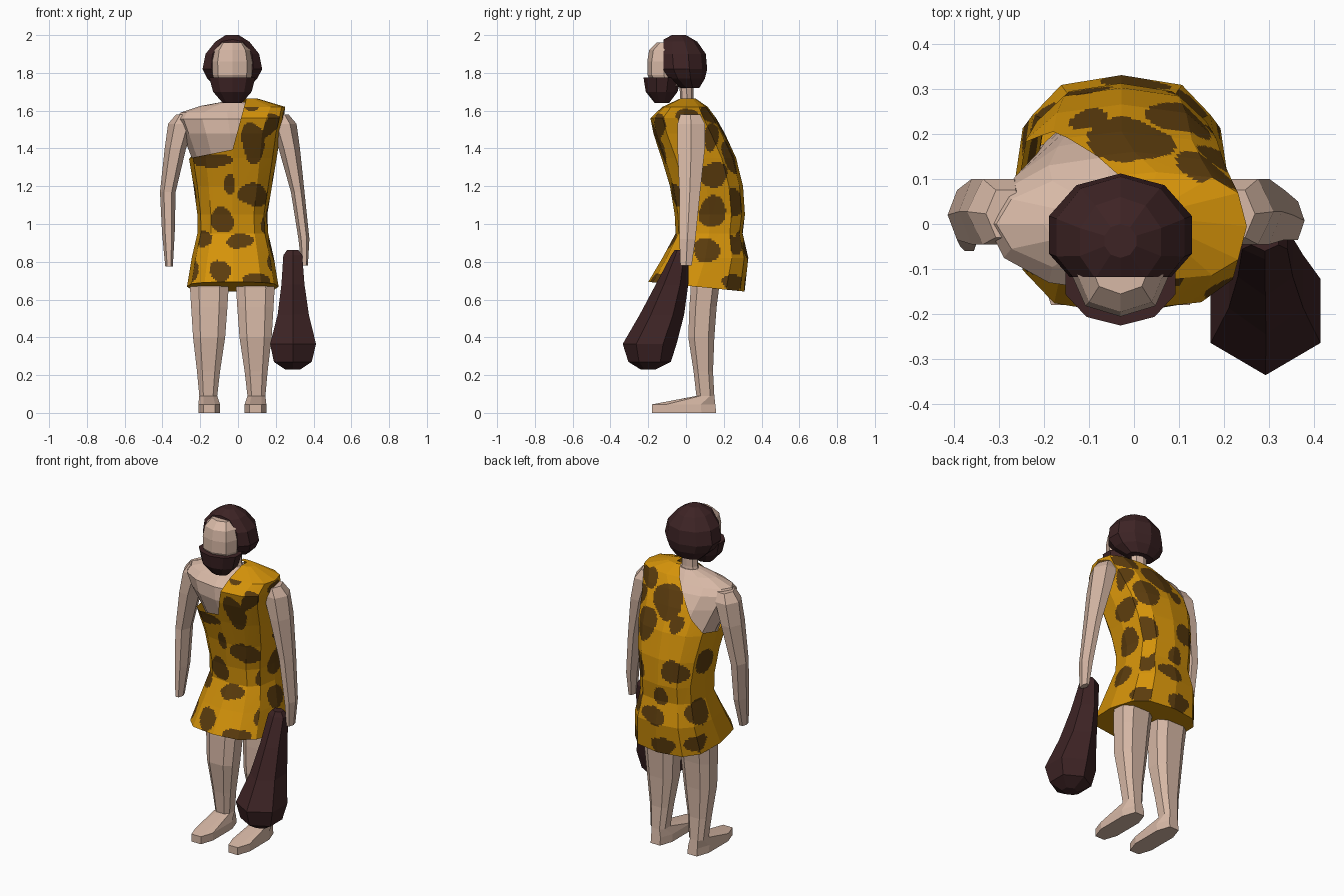
import bpy, bmesh, math
from mathutils import Vector

cube = bpy.data.objects.get("Cube")
if cube:
    bpy.data.objects.remove(cube, do_unlink=True)

MID = -0.03  # the body's own centre line


def material(name, rgb):
    m = bpy.data.materials.new(name)
    m.diffuse_color = (*rgb, 1)
    m.use_nodes = True
    bsdf = m.node_tree.nodes["Principled BSDF"]
    bsdf.inputs["Base Color"].default_value = (*rgb, 1)
    bsdf.inputs["Roughness"].default_value = 0.9
    return m


skin = material("skin", (0.68, 0.48, 0.38))
hide = material("orange hide", (0.66, 0.29, 0.003))
spot = material("hide spots", (0.105, 0.045, 0.004))
dark = material("dark brown", (0.047, 0.017, 0.018))


def unit_ring(n, power, half):
    """Polygon filling the square from -1 to 1; a higher power is less boxy."""
    pts = []
    for i in range(n):
        a = math.tau * (i + (0.5 if half else 0)) / n - math.pi / 2
        pts.append([math.copysign(abs(v) ** power, v) if abs(v) > 1e-6 else 0
                    for v in (math.cos(a), math.sin(a))])
    mx = max(abs(p[0]) for p in pts)
    my = max(abs(p[1]) for p in pts)
    return [(p[0] / mx, p[1] / my) for p in pts]


def loft(sections, n=8, power=1.0, half=False, cuts=0):
    """Skin through sections of (z, x0, x1, y0, y1, optional y tilt)."""
    bm = bmesh.new()
    rings = []
    for z, x0, x1, y0, y1, *tilt in sections:
        ring = []
        for u, v in unit_ring(n, power, half):
            dy = v * (y1 - y0) / 2
            dz = tilt[0] * dy if tilt else 0
            ring.append(bm.verts.new(((x0 + x1) / 2 + u * (x1 - x0) / 2,
                                      (y0 + y1) / 2 + dy, z + dz)))
        rings.append(ring)
    for a, b in zip(rings, rings[1:]):
        for i in range(n):
            j = (i + 1) % n
            bm.faces.new((a[i], a[j], b[j], b[i]))
    if cuts:
        bmesh.ops.subdivide_edges(bm, edges=bm.edges[:], cuts=cuts, use_grid_fill=True)
    bmesh.ops.holes_fill(bm, edges=[e for e in bm.edges if e.is_boundary], sides=0)
    bmesh.ops.recalc_face_normals(bm, faces=bm.faces[:])
    return bm


def finish(name, bm, *mats):
    me = bpy.data.meshes.new(name)
    bm.to_mesh(me)
    bm.free()
    for m in mats:
        me.materials.append(m)
    ob = bpy.data.objects.new(name, me)
    bpy.context.collection.objects.link(ob)


def centred(rows):
    """Sections given as (z, half width, y0, y1) about the body centre."""
    return [(r[0], MID - r[1], MID + r[1], *r[2:]) for r in rows]


def mirrored(rows):
    return [(r[0], 2 * MID - r[2], 2 * MID - r[1], *r[3:]) for r in rows]


# Legs with feet
leg = [(0, .035, .15, -.18, .16), (.045, .035, .15, -.18, .155),
       (.09, .05, .145, .055, .15), (.22, .035, .157, .04, .143),
       (.4, .008, .178, .012, .15), (.56, -.004, .188, .018, .162),
       (.66, -.01, .194, .025, .175), (.85, -.01, .17, .02, .18)]
finish("left_leg", loft(leg, power=.7, half=True), skin)
finish("right_leg", loft(mirrored(leg), power=.7, half=True), skin)

# Arms
shoulder = [(1.58, .18, .268, -.03, .075), (1.53, .17, .31, -.045, .1),
            (1.4, .215, .328, -.045, .1)]
left_arm = shoulder + [(1.17, .28, .352, -.035, .075), (.92, .32, .378, -.035, .05),
                       (.78, .335, .37, -.03, .03)]
right_arm = shoulder + [(1.17, .27, .353, -.035, .075), (.95, .275, .342, -.05, .05),
                        (.775, .285, .325, -.06, 0)]
finish("left_arm", loft(left_arm, 6, half=True), skin)
finish("right_arm", loft(mirrored(right_arm), 6, half=True), skin)

# Bare chest, shoulder and neck
torso = [(1.25, -.222, .165, -.08, .27), (1.35, -.245, .19, -.115, .245),
         (1.48, -.295, .21, -.155, .195), (1.555, -.325, .22, -.15, .15),
         (1.59, -.305, .19, -.11, .11), (1.625, -.2, .12, -.07, .07),
         (1.645, -.09, .04, -.05, .045)]
finish("torso", loft(torso, 12), skin)
finish("neck", loft(centred([(1.58, .07, -.04, .05), (1.66, .05, -.03, .04),
                             (1.8, .05, -.04, .04)])), skin)

# One-shouldered tunic
tunic = [(.668, -.27, .215, -.2, .31, -.1), (.82, -.245, .19, -.125, .33),
         (.95, -.215, .16, -.055, .3), (1.05, -.215, .155, -.06, .312),
         (1.2, -.235, .18, -.085, .302), (1.35, -.26, .205, -.13, .265),
         (1.48, -.28, .225, -.175, .205), (1.56, -.24, .242, -.19, .16),
         (1.62, -.15, .25, -.125, .115), (1.665, -.04, .1, -.03, .05)]
bm = loft(tunic, 12, .7, cuts=13)


def under_arm(p):
    return p.z - 1.35 - .2 * (p.x + .25)


def front_edge(p):
    return .27 * (p.z - 1.39) - .03 - p.x


def back_edge(p):
    return (p.z - 1.66) / 1.22 - p.x


# Cut the neckline: an angled front edge and one diagonal behind
for co, no in (((-.25, 0, 1.35), (-.2, 0, 1)), ((-.03, 0, 1.39), (-1, 0, .27)),
               ((0, 0, 1.66), (-1.22, 0, 1)), ((0, .02, 0), (0, 1, 0))):
    bmesh.ops.bisect_plane(bm, geom=bm.verts[:] + bm.edges[:] + bm.faces[:],
                           plane_co=co, plane_no=no)
bare = []
for f in bm.faces:
    c = f.calc_center_median()
    if c.y > .02:
        cut = back_edge(c) > 0
    else:
        cut = under_arm(c) > 0 and front_edge(c) > 0
    if cut:
        bare.append(f)
bmesh.ops.delete(bm, geom=bare, context="FACES")

# Spots on each side as (across, height, half width, half height)
front = [(.07, 1.63, .04, .035), (.08, 1.43, .06, .11), (.08, 1.155, .08, .06),
         (-.14, 1.335, .11, .035), (-.085, 1.02, .06, .07), (.01, .91, .07, .04),
         (-.18, .92, .045, .04), (-.095, .75, .055, .06), (.1, .69, .075, .05),
         (-.24, .76, .03, .06), (.19, .8, .035, .05), (-.045, 1.21, .03, .05),
         (.15, 1, .03, .05)]
left = [(.145, 1.26, .08, .065), (.14, 1.065, .075, .08), (.11, .86, .075, .06),
        (.29, .91, .035, .05), (.135, 1.46, .04, .07), (.25, .69, .06, .04),
        (0, 1.58, .06, .03), (-.14, 1.52, .03, .07)]
right = [(.14, 1.18, .08, .07), (.19, .89, .07, .08), (.22, .72, .06, .05)]
back = [(.16, 1.58, .07, .05), (.1, 1.36, .075, .085), (-.01, 1.5, .1, .085),
        (-.1, 1.4, .04, .05), (.13, 1.11, .06, .07), (-.12, 1.14, .07, .07),
        (-.04, .98, .05, .05), (.15, .89, .045, .05), (0, .86, .08, .05),
        (-.06, .69, .08, .05), (.16, .69, .04, .05)]


def spotted(f):
    c, no = f.calc_center_median(), f.normal
    if no.z < -.9:
        return False
    for facing, across, group in ((-no.y, c.x, front), (no.y, c.x, back),
                                  (no.x, c.y, left), (-no.x, c.y, right)):
        if facing < .45:
            continue
        for u, z, ru, rz in group:
            d = Vector(((across - u) / ru, (c.z - z) / rz))
            a = math.atan2(d.y, d.x)
            if d.length < 1 + .07 * math.sin(2 * a + 40 * u) + .06 * math.sin(3 * a + 9 * z):
                return True
    return False


bm.normal_update()
for f in bm.faces:
    f.material_index = int(spotted(f))
finish("tunic", bm, hide, spot)

# Face
face = [(1.73, .09, -.17, -.03), (1.79, .104, -.205, -.03), (1.86, .106, -.205, -.03),
        (1.92, .095, -.195, -.03), (1.96, .065, -.155, -.03)]
finish("face", loft(centred(face), power=.9), skin)

# Hair, flat where it frames the face
hair = [(1.72, .08, -.03, .07), (1.77, .132, -.12, .1), (1.82, .158, -.16, .112),
        (1.9, .142, -.165, .105), (1.965, .09, -.14, .06), (2, .035, -.075, 0)]
bm = loft(centred(hair), 10)
bmesh.ops.bisect_plane(bm, geom=bm.verts[:] + bm.edges[:] + bm.faces[:],
                       plane_co=(0, -.118, 0), plane_no=(0, -1, 0), clear_outer=True)
bmesh.ops.holes_fill(bm, edges=[e for e in bm.edges if e.is_boundary], sides=0)
finish("hair", bm, dark)

# Beard
beard = [(1.64, .05, -.165, -.09), (1.7, .102, -.213, -.045),
         (1.775, .122, -.225, -.025)]
finish("beard", loft(centred(beard), 10), dark)

# Club
club = [(.23, .25, .33, -.24, -.16), (.27, .19, .39, -.305, -.08),
        (.365, .17, .413, -.335, -.05), (.52, .21, .375, -.245, -.01),
        (.68, .23, .352, -.16, .012), (.835, .24, .34, -.078, .012),
        (.862, .26, .32, -.06, -.005)]
finish("club", loft(club, 6), dark)
